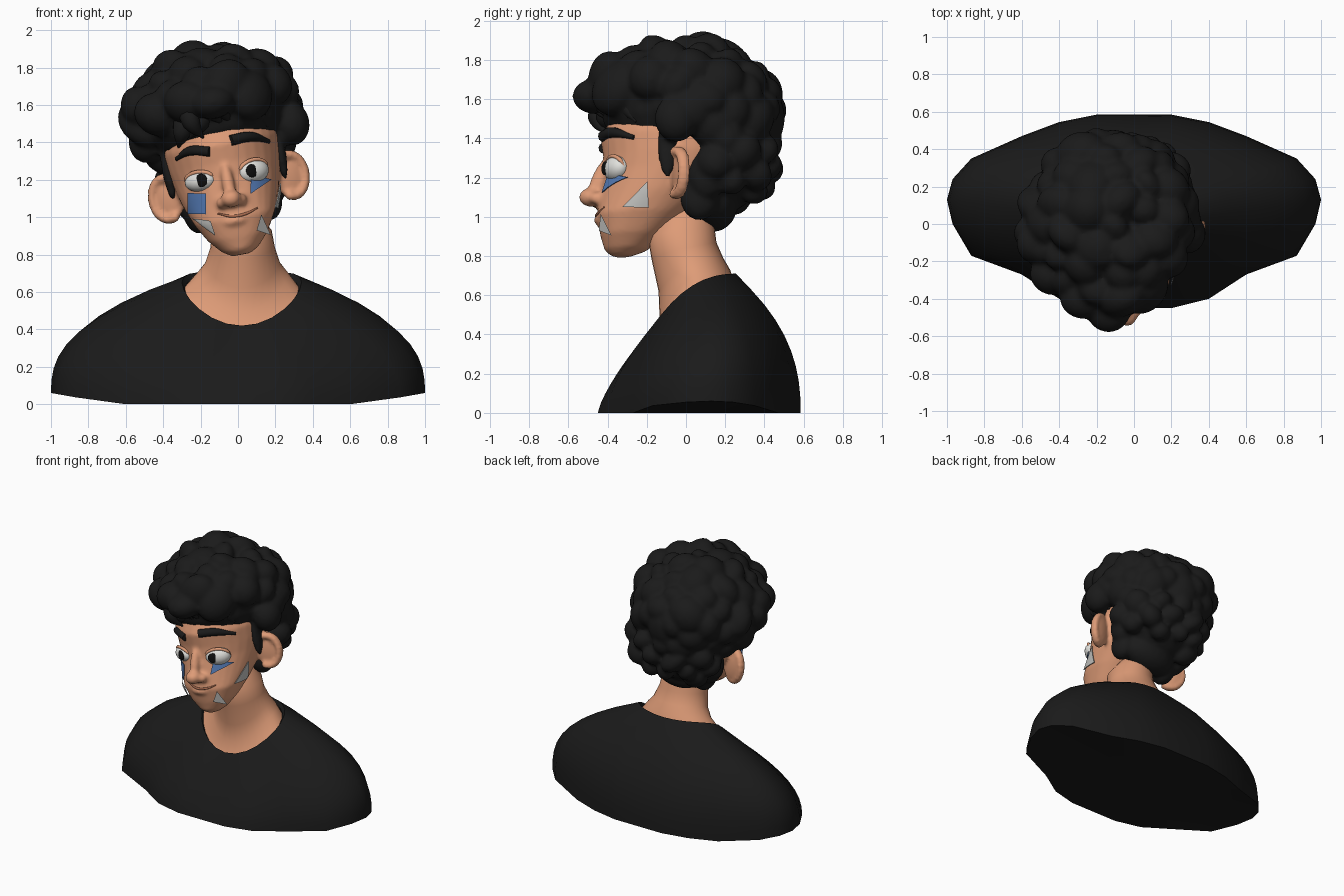
import bpy, bmesh, math, random
from mathutils import Vector, Matrix, Euler
from mathutils.bvhtree import BVHTree

if "Cube" in bpy.data.objects:
    bpy.data.objects.remove(bpy.data.objects["Cube"])

random.seed(4)


def material(name, rgb):
    m = bpy.data.materials.new(name)
    m.diffuse_color = (*rgb, 1)
    m.use_nodes = True
    m.node_tree.nodes["Principled BSDF"].inputs["Base Color"].default_value = m.diffuse_color
    return m


SKIN = material("skin", (0.73, 0.33, 0.185))
BLACK = material("soft black", (0.0105, 0.0105, 0.0105))
WHITE = material("eye white", (0.75, 0.75, 0.72))
PUPIL = material("pupil black", (0.005, 0.005, 0.005))
BLUE = material("blue", (0.09, 0.2, 0.47))
GREY = material("light grey", (0.55, 0.55, 0.53))
LIP = material("lip brown", (0.40, 0.15, 0.08))

# Head frame: origin at the chin, rolled sideways
HEAD = Matrix.Translation((0.02, 0, 0.80)) @ Matrix.Rotation(math.radians(-10.8), 4, 'Y')


def finish(name, bm, mat, voxel=0, matrix=None, smooth=2):
    if matrix:
        bm.transform(matrix)
    bmesh.ops.recalc_face_normals(bm, faces=bm.faces[:])
    me = bpy.data.meshes.new(name)
    bm.to_mesh(me)
    bm.free()
    me.materials.append(mat)
    me.shade_smooth()
    me.set_sharp_from_angle(angle=math.radians(50))
    ob = bpy.data.objects.new(name, me)
    bpy.context.collection.objects.link(ob)
    if voxel:
        r = ob.modifiers.new("fuse", 'REMESH')
        r.mode, r.voxel_size, r.use_smooth_shade = 'VOXEL', voxel, True
        s = ob.modifiers.new("soften", 'SMOOTH')
        s.factor, s.iterations = 0.5, smooth
    return ob


def blob(bm, c, r, rot=(0, 0, 0)):
    bmesh.ops.create_uvsphere(bm, u_segments=20, v_segments=12, radius=1,
                              matrix=Matrix.LocRotScale(Vector(c), Euler(rot), Vector(r)))


def loft(bm, rings, cap_ends=(True, True)):
    rows = [[bm.verts.new(p) for p in ring] for ring in rings]
    n = len(rows[0])
    for a, b in zip(rows, rows[1:]):
        for i in range(n):
            bm.faces.new((a[i], a[(i + 1) % n], b[(i + 1) % n], b[i]))
    for row, cap in zip((rows[0], rows[-1]), cap_ends):
        if cap:
            bm.faces.new(row)
    return rows


def tube(name, pts, radii, depth, mat):
    cu = bpy.data.curves.new(name, 'CURVE')
    cu.dimensions, cu.bevel_depth, cu.bevel_resolution = '3D', depth, 3
    cu.use_fill_caps = True
    cu.resolution_u = 6
    sp = cu.splines.new('BEZIER')
    sp.bezier_points.add(len(pts) - 1)
    for bp, p, r in zip(sp.bezier_points, pts, radii):
        bp.co, bp.radius = p, r
        bp.handle_left_type = bp.handle_right_type = 'AUTO'
    cu.materials.append(mat)
    ob = bpy.data.objects.new(name, cu)
    bpy.context.collection.objects.link(ob)
    return ob


# Shirt: bottom outline lofted up to a sloping collar
half = [(0, -.45), (.2, -.45), (.4, -.40), (.6, -.27), (.87, -.17), (.97, 0), (1, .13),
        (.97, .24), (.87, .35), (.6, .47), (.4, .545), (.2, .585), (0, .585)]
outline = half + [(-x, y) for x, y in half[-2:0:-1]]


def collar(t, k=1.0, drop=0.0):
    z = .71 - .29 * ((1 + math.cos(t)) / 2) ** 2.3
    return Vector((.02 + .32 * k * math.sin(t), .035 - .22 * k * math.cos(t), z - drop))


rings = []
for s in range(10):
    g, ring = s / 9, []
    for i, (x, y) in enumerate(outline):
        t = i / len(outline) * math.tau
        c = collar(t)
        f = g ** (1.05 + 1.0 * abs(math.sin(t)) + .55 * (1 - math.cos(t)))
        z0 = max(0, (abs(x) - .66) / .34 * .06)
        ring.append((x + (c.x - x) * f, y + (c.y - y) * f, z0 + (c.z - z0) * g))
    rings.append(ring)
rings.append([collar(i / 24 * math.tau, .94, .03) for i in range(24)])
bm = bmesh.new()
hem = loft(bm, rings, (False, False))[0]
mid = bm.verts.new((0, .07, 0))
for i in range(24):
    bm.faces.new((mid, hem[(i + 1) % 24], hem[i]))
finish("shirt", bm, BLACK)

# Neck: x centre, width, front y, back y, then front, side and back heights
rings = []
for cx, rx, yf, yb, zf, zs, zb in [(.02, .31, -.175, .245, .395, .62, .67), (.025, .245, -.135, .225, .49, .70, .73),
                                   (.025, .20, -.14, .19, .62, .755, .79), (.025, .172, -.175, .155, .78, .84, .87),
                                   (.02, .16, -.195, .145, .90, .93, .95), (0, .10, -.15, .12, 1.03, 1.03, 1.03)]:
    ring = []
    for i in range(32):
        t = i / 32 * math.tau
        c = math.cos(t)
        z = zs + (zf - zs) * max(c, 0) ** 1.5 + (zb - zs) * max(-c, 0)
        ring.append((cx + rx * math.sin(t), (yf + yb) / 2 + (yf - yb) / 2 * c, z))
    rings.append(ring)
bm = bmesh.new()
loft(bm, rings)
finish("neck", bm, SKIN)


# Head: height, front y, back y, half width; fused with nose, lips and ears
def boxy(v, e):
    return math.copysign(abs(v) ** e, v)


rings = []
for w, yf, yb, hw in [(0, -.38, -.28, .05), (.03, -.415, -.2, .10), (.1, -.435, -.12, .162), (.2, -.455, 0, .22),
                      (.3, -.445, .15, .258), (.42, -.42, .3, .292), (.5, -.42, .35, .31), (.6, -.435, .38, .32),
                      (.75, -.37, .38, .3), (.88, -.22, .3, .2), (.95, -.1, .15, .1)]:
    e = .85 if .05 < w < .25 else 1
    rings.append([(hw * boxy(math.sin(t), e), (yf + yb) / 2 + (yf - yb) / 2 * boxy(math.cos(t), e), w)
                  for t in (i / 32 * math.tau for i in range(32))])
bm = bmesh.new()
loft(bm, rings)
blob(bm, (0, -.487, .305), (.055, .06, .048))
blob(bm, (0, -.445, .39), (.034, .04, .13), (math.radians(-22), 0, 0))
blob(bm, (0, -.425, .185), (.075, .045, .03))
for s in (-1, 1):
    blob(bm, (s * .05, -.45, .29), (.034, .045, .032))
    blob(bm, (s * .335, -.03, .365), (.095, .03, .12), (0, s * .15, s * .35))
    for k in range(14):  # ear rim
        a = math.radians(-110 + k * 17)
        blob(bm, (s * (.338 + .08 * math.cos(a)), -.045 + .035 * math.cos(a), .368 + .112 * math.sin(a)),
             (.023, .034, .026))
head = finish("head", bm, SKIN, .013, HEAD, 4)

bpy.context.view_layer.update()
bvh = BVHTree.FromObject(head, bpy.context.evaluated_depsgraph_get())


def on_face(p, axis, lift):
    """Drop a point along an axis onto the head surface."""
    d = Vector(axis)
    hit, nor, _, _ = bvh.ray_cast(Vector(p) - d * 2, d)
    return hit + nor * lift if hit else Vector(p)


# Eyes with pupils and upper lids
for s, rz in ((-1, .056), (1, .066)):
    side = "left" if s < 0 else "right"
    rot = (0, 0, s * math.radians(26))
    bm = bmesh.new()
    blob(bm, (s * .143, -.355, .427), (.09, .06, rz), rot)
    finish(side + "_eye", bm, WHITE, matrix=HEAD)
    bm = bmesh.new()
    blob(bm, (s * .137, -.413, .43), (.034, .012, .036), rot)
    finish(side + "_pupil", bm, PUPIL, matrix=HEAD)
    turn = Matrix.Rotation(rot[2], 3, 'Z')
    arc = []
    for k in range(7):
        a = math.pi * k / 6
        p = turn @ Vector((.086 * math.cos(a), -.03 * math.sin(a), rz * .9 * math.sin(a)))
        arc.append(HEAD @ (p + Vector((s * .143, -.355, .427))))
    tube(side + "_eyelid", arc, [.4, 1, 1, 1, 1, 1, .4], .011, SKIN)

# Eyebrows and mouth laid on the face
for name, pts, radii, depth, mat in [
    ("left_eyebrow", [(-.33, 1.31), (-.25, 1.355), (-.15, 1.35)], (.4, 1, 1.05), .026, BLACK),
    ("right_eyebrow", [(-.04, 1.41), (.06, 1.43), (.165, 1.405)], (1.05, 1, .4), .028, BLACK),
    ("mouth", [(-.11, 1.02), (-.03, 1.005), (.04, 1.018), (.105, 1.05)], (.5, 1, 1, .5), .008, LIP),
]:
    tube(name, [on_face((x, 0, z), (0, 1, 0), 0) for x, z in pts], radii, depth, mat)


# Flat coloured patches on the cheeks
def patch(name, pts, axis, mat):
    bm = bmesh.new()
    bm.faces.new([bm.verts.new(p) for p in pts])
    if axis:
        bmesh.ops.subdivide_edges(bm, edges=bm.edges[:], cuts=5, use_grid_fill=True)
        for v in bm.verts:
            v.co = on_face(v.co, axis, .012)
    bmesh.ops.solidify(bm, geom=bm.faces[:], thickness=.006)
    finish(name, bm, mat)


FRONT, RIGHT = (0, 1, 0), (-1, 0, 0)
patch("left_blue_patch", [(-.26, 0, 1.02), (-.165, 0, 1.015), (-.165, 0, 1.125), (-.26, 0, 1.13)], FRONT, BLUE)
patch("right_blue_patch", [(.06, 0, 1.12), (.17, 0, 1.20), (.065, 0, 1.225)], FRONT, BLUE)
patch("left_grey_patch", [(-.235, 0, .995), (-.14, 0, .98), (-.115, 0, .905)], FRONT, GREY)
patch("right_grey_patch", [(.10, -.445, .93), (.175, -.38, .905), (.125, -.435, 1.015)], None, GREY)
patch("side_grey_patch", [(0, -.195, 1.18), (0, -.19, 1.05), (0, -.32, 1.05)], RIGHT, GREY)

# Hair: two base masses covered in curls, fused together
bm = bmesh.new()


def curls(centre, radii, count, size, keep):
    blob(bm, centre, radii)
    for i in range(count):
        z = 1 - 2 * (i + .5) / count
        a, r = i * 2.39996, math.sqrt(1 - z * z)
        p = Vector((centre[0] + radii[0] * r * math.cos(a), centre[1] + radii[1] * r * math.sin(a),
                    centre[2] + radii[2] * z))
        if keep(p):
            q = random.uniform(*size)
            blob(bm, p, (q, q * random.uniform(.7, 1), q * random.uniform(.8, 1.25)),
                 [random.uniform(-1, 1) for _ in range(3)])


curls((0, -.01, .76), (.385, .425, .28), 85, (.09, .14),
      lambda p: p.z > (.80 if p.y < -.12 else .66 if p.y < .05 else .5))
curls((0, .17, .50), (.31, .25, .27), 55, (.07, .11), lambda p: p.y > .12 and p.z > .3)
blob(bm, (0, .13, .25), (.2, .13, .12))
blob(bm, (0, -.46, .83), (.12, .12, .09))  # front tuft
blob(bm, (-.03, -.12, 1.03), (.13, .13, .10))  # crown tuft
blob(bm, (-.40, -.1, .88), (.09, .11, .11))
blob(bm, (.39, -.05, .64), (.10, .11, .12))
for s in (-1, 1):  # sideburns and hair behind the ears
    blob(bm, (s * .305, -.095, .52), (.03, .05, .17))
    blob(bm, (s * .19, .07, .27), (.08, .10, .12))
    blob(bm, (s * .25, .11, .38), (.08, .10, .13))
finish("hair", bm, BLACK, .017, HEAD, 2)

# Fringe locks hanging over the forehead
for i, (x, z, lean) in enumerate([(-.31, 1.37, .02), (-.25, 1.42, .06), (-.18, 1.42, -.07), (-.08, 1.49, -.07),
                                  (-.04, 1.50, -.06), (.07, 1.49, -.08), (.15, 1.48, -.06), (.235, 1.40, -.03)]):
    tip = on_face((x, 0, z), FRONT, .012)
    pts = [tip + Vector((lean * 1.3, -.01, .17)), tip + Vector((lean * .9, -.04, .08)), tip]
    tube("fringe_lock_%d" % (i + 1), pts, (1, .9, .1), .055, BLACK)
